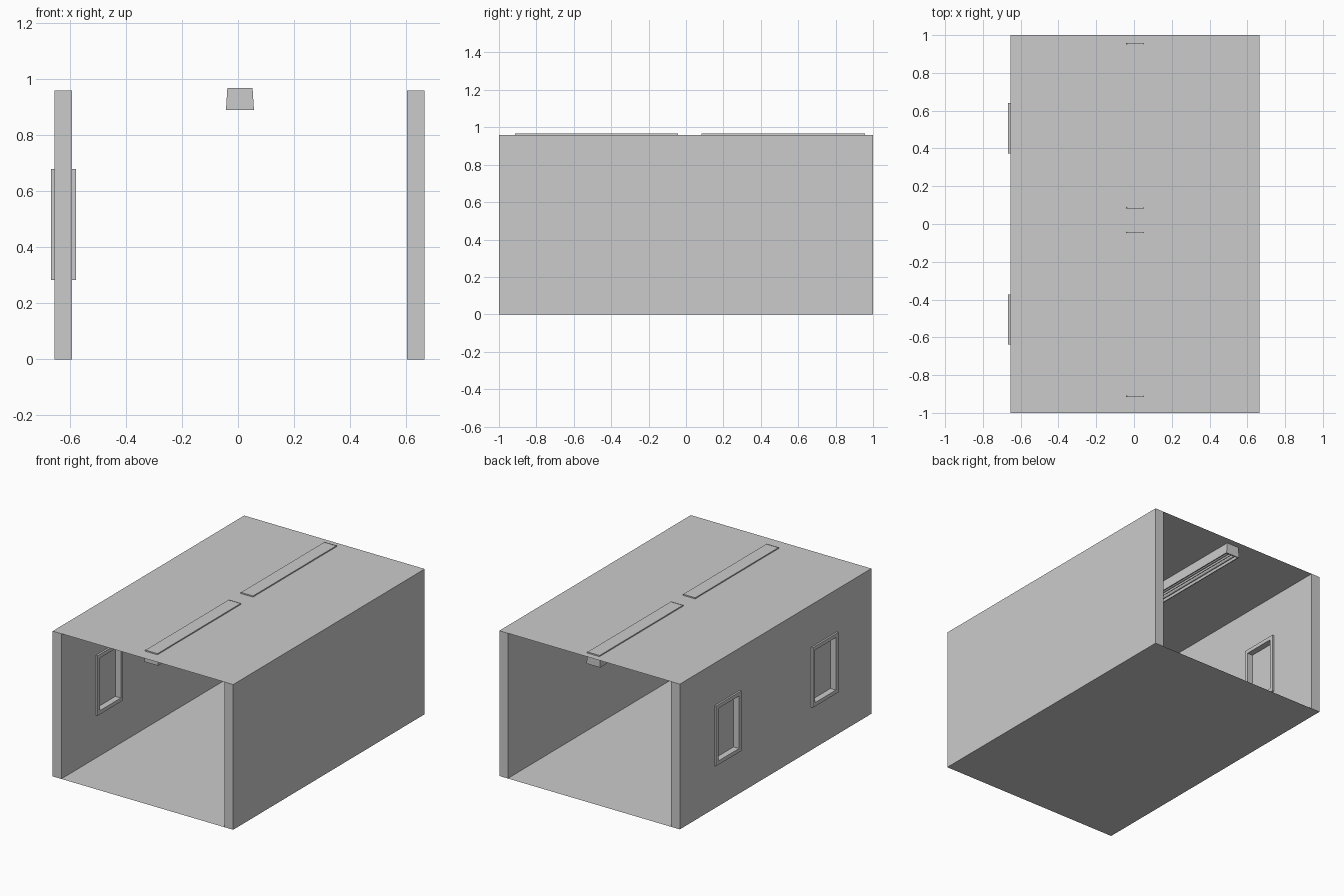
import bpy, bmesh, math

if "Cube" in bpy.data.objects:
    bpy.data.objects.remove(bpy.data.objects["Cube"])


def make(name, bm):
    bmesh.ops.recalc_face_normals(bm, faces=bm.faces)
    mesh = bpy.data.meshes.new(name)
    bm.to_mesh(mesh)
    bm.free()
    ob = bpy.data.objects.new(name, mesh)
    bpy.context.collection.objects.link(ob)
    return ob


def box(name, x0, x1, y0, y1, z0, z1):
    bm = bmesh.new()
    bmesh.ops.create_cube(bm, size=1)
    for v in bm.verts:
        v.co = (x1 if v.co.x > 0 else x0, y1 if v.co.y > 0 else y0, z1 if v.co.z > 0 else z0)
    return make(name, bm)


def plane(name, z):
    bm = bmesh.new()
    bm.faces.new([bm.verts.new((x, y, z)) for x, y in
                  ((-.655, -1), (.665, -1), (.665, 1), (-.655, 1))])
    mesh = bpy.data.meshes.new(name)
    bm.to_mesh(mesh)
    bm.free()
    bpy.context.collection.objects.link(bpy.data.objects.new(name, mesh))


def extrude_y(name, profile, y0, y1):
    bm = bmesh.new()
    face = bm.faces.new([bm.verts.new((x, y0, z)) for x, z in profile])
    new = bmesh.ops.extrude_face_region(bm, geom=[face])["geom"]
    bmesh.ops.translate(bm, vec=(0, y1 - y0, 0),
                        verts=[g for g in new if isinstance(g, bmesh.types.BMVert)])
    return make(name, bm)


def cut(target, cutter):
    mod = target.modifiers.new("opening", 'BOOLEAN')
    mod.operation = 'DIFFERENCE'
    mod.solver = 'EXACT'
    mod.object = cutter
    cutter.hide_render = True
    cutter.hide_set(True)


# room shell, open at front and back
plane("floor", 0)
plane("ceiling", .96)
left = box("left_wall", -.655, -.592, -1, 1, 0, .96)
right = box("right_wall", .603, .665, -1, 1, 0, .96)

# windows in the left wall: frame ring and pane
B = .025
for n, yc in (("front", -.505), ("back", .507)):
    y0, y1, z0, z1 = yc - .133, yc + .133, .283, .68
    cut(left, box(n + "_wall_cutter", -.75, -.5, y0 + .01, y1 - .01, z0 + .01, z1 - .01))
    frame = box(n + "_window_frame", -.667, -.579, y0, y1, z0, z1)
    cut(frame, box(n + "_frame_cutter", -.75, -.5, y0 + B, y1 - B, z0 + B, z1 - B))
    box(n + "_window_pane", -.627, -.619, y0 + B - .005, y1 - B + .005, z0 + B - .005, z1 - B + .005)

# ceiling lights: open housing with centre ridge, end caps and two tubes
CX = .007
half = [(.044, .967), (.050, .890), (.044, .890), (.038, .922), (.010, .922)]
housing = [(CX + x, z) for x, z in half] + [(CX, .898)] + [(CX - x, z) for x, z in reversed(half)]
cap = [(CX + .045, .968), (CX + .050, .889), (CX - .050, .889), (CX - .045, .968)]
for n, y0, y1 in (("front", -.915, -.042), ("back", .083, .957)):
    extrude_y(n + "_light_housing", housing, y0 + .004, y1 - .004)
    extrude_y(n + "_light_front_cap", cap, y0, y0 + .006)
    extrude_y(n + "_light_rear_cap", cap, y1 - .006, y1)
    for side, tx in (("left", CX - .024), ("right", CX + .024)):
        ring = [(tx + .010 * math.cos(math.tau * i / 12), .905 + .010 * math.sin(math.tau * i / 12))
                for i in range(12)]
        extrude_y(f"{n}_{side}_tube", ring, y0 + .006, y1 - .006)
